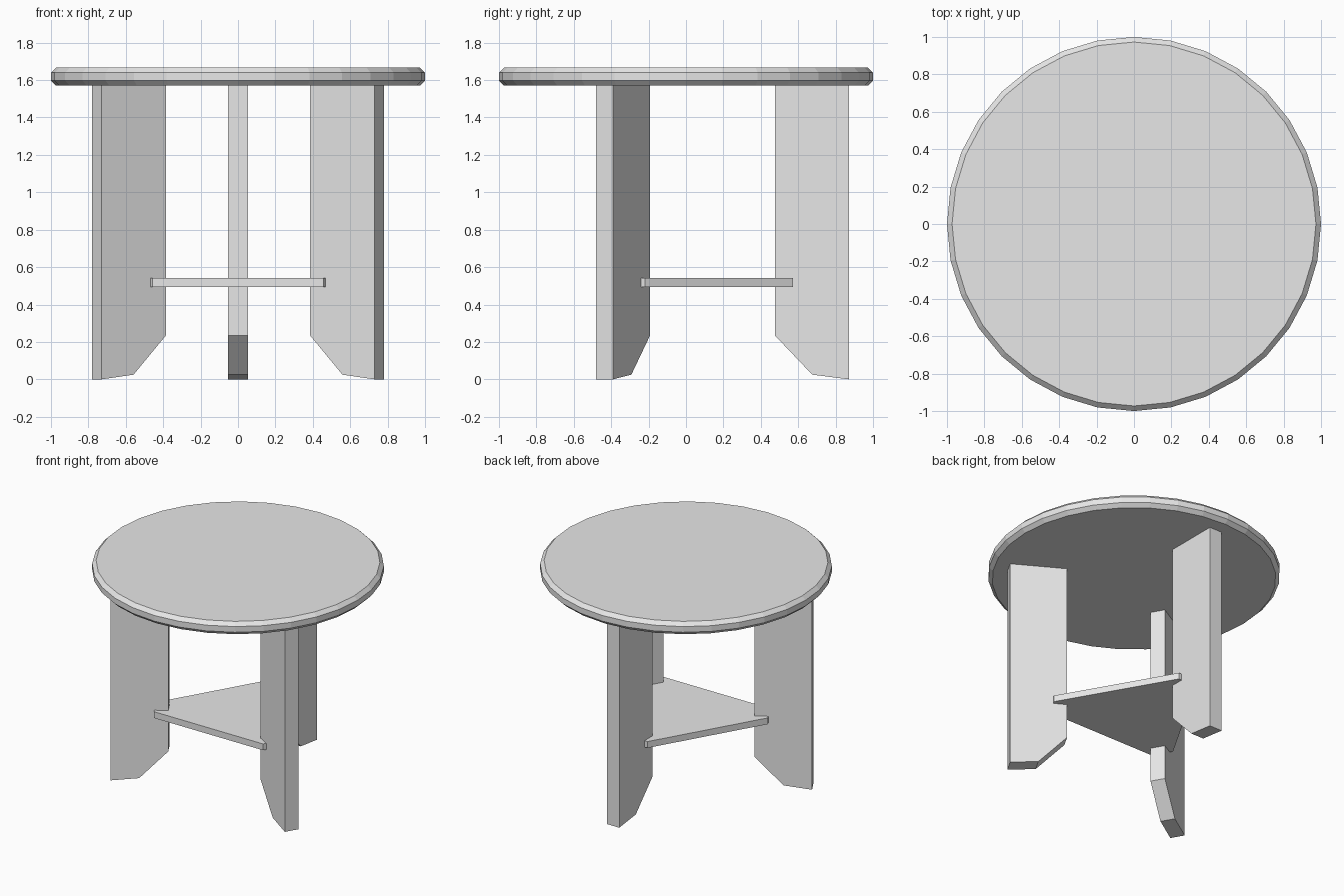
import bpy, bmesh, math
from mathutils import Matrix, Vector

cube = bpy.data.objects.get("Cube")
if cube:
    bpy.data.objects.remove(cube, do_unlink=True)

GREY = (0.8, 0.8, 0.8, 1.0)
paint = bpy.data.materials.new("light grey")
paint.diffuse_color = GREY
paint.use_nodes = True
paint.node_tree.nodes["Principled BSDF"].inputs["Base Color"].default_value = GREY


def add_object(name, bm):
    bmesh.ops.recalc_face_normals(bm, faces=bm.faces)
    mesh = bpy.data.meshes.new(name)
    bm.to_mesh(mesh)
    bm.free()
    mesh.materials.append(paint)
    obj = bpy.data.objects.new(name, mesh)
    bpy.context.collection.objects.link(obj)
    return obj


def extrude_outline(points, depth):
    """Solid prism from a flat outline and an extrusion vector."""
    bm = bmesh.new()
    face = bm.faces.new([bm.verts.new(p) for p in points])
    result = bmesh.ops.extrude_face_region(bm, geom=[face], use_keep_orig=True)
    moved = [v for v in result["geom"] if isinstance(v, bmesh.types.BMVert)]
    bmesh.ops.translate(bm, verts=moved, vec=Vector(depth))
    return bm


# Round table top: a disc with chamfered rims
TOP_LOW, TOP_HIGH = 1.57, 1.667
bm = bmesh.new()
bmesh.ops.create_cone(bm, cap_ends=True, segments=32, radius1=1, radius2=1,
                      depth=TOP_HIGH - TOP_LOW,
                      matrix=Matrix.Translation((0, 0, (TOP_LOW + TOP_HIGH) / 2)))
rims = [e for e in bm.edges if abs(e.verts[0].co.z - e.verts[1].co.z) < 0.001]
bmesh.ops.bevel(bm, geom=rims, offset=0.027, segments=1, affect='EDGES')
add_object("table_top", bm)

# Three slab legs with cut-away inner feet
ANGLES = {"back_leg": 90, "right_leg": 210, "left_leg": 330}
THICK = 0.105
leg_outline = [(0.475, TOP_LOW), (0.475, 0.235), (0.675, 0.025),
               (0.872, 0), (0.872, TOP_LOW)]
for name, angle in ANGLES.items():
    bm = extrude_outline([(r, -THICK / 2, z) for r, z in leg_outline], (0, THICK, 0))
    bm.transform(Matrix.Rotation(math.radians(angle), 4, 'Z'))
    add_object(name, bm)

# Triangular shelf with blunt corners, let into the legs
CORNER, HALF_WIDTH = 0.571, 0.077
shelf_outline = []
for angle in ANGLES.values():
    turn = Matrix.Rotation(math.radians(angle), 4, 'Z')
    for side in (-1, 1):
        shelf_outline.append(turn @ Vector((CORNER, side * HALF_WIDTH, 0.495)))
add_object("shelf", extrude_outline(shelf_outline, (0, 0, 0.048)))
